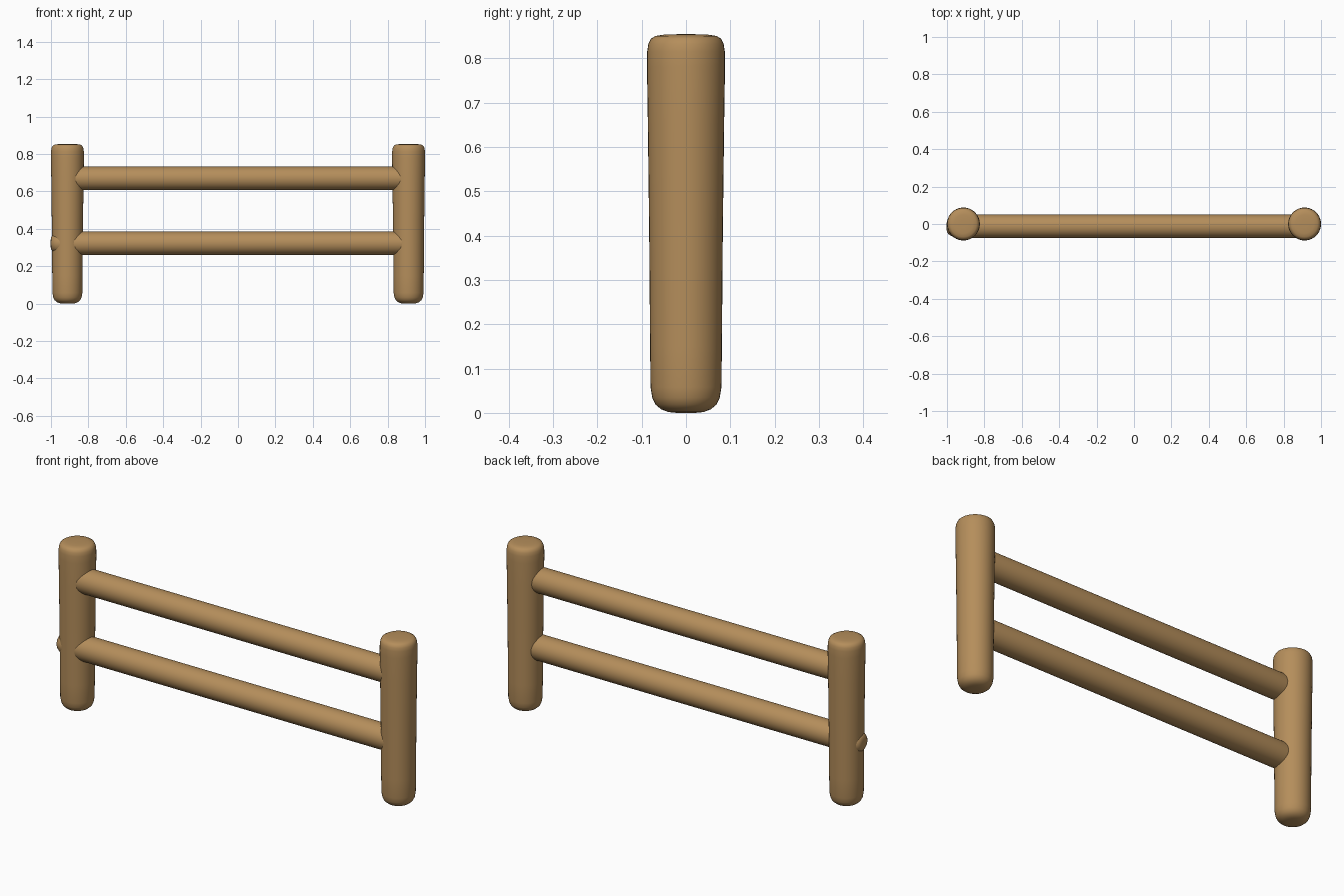
import bpy, bmesh, math
from mathutils import Matrix

if "Cube" in bpy.data.objects:
    bpy.data.objects.remove(bpy.data.objects["Cube"])

wood = bpy.data.materials.new("light brown wood")
wood.diffuse_color = (0.46, 0.27, 0.105, 1)
wood.use_nodes = True
wood.node_tree.nodes["Principled BSDF"].inputs["Base Color"].default_value = wood.diffuse_color


def lathe(name, profile, matrix, sides=40):
    """Closed round log from (radius, height) pairs along local z."""
    bm = bmesh.new()
    rings = [[bm.verts.new((r * math.cos(a), r * math.sin(a), h))
              for a in (2 * math.pi * i / sides for i in range(sides))]
             for r, h in profile]
    for lo, hi in zip(rings, rings[1:]):
        for i in range(sides):
            j = (i + 1) % sides
            bm.faces.new((lo[i], lo[j], hi[j], hi[i]))
    bm.faces.new(rings[0][::-1])
    bm.faces.new(rings[-1])
    bm.transform(matrix)
    for f in bm.faces:
        f.smooth = True
    mesh = bpy.data.meshes.new(name)
    bm.to_mesh(mesh)
    bm.free()
    mesh.materials.append(wood)
    obj = bpy.data.objects.new(name, mesh)
    bpy.context.collection.objects.link(obj)
    return obj


# Upright posts: slight flare to the top, rounded ends
post = [(0.020, 0.000), (0.040, 0.002), (0.056, 0.008), (0.069, 0.019),
        (0.076, 0.034), (0.080, 0.058), (0.081, 0.15), (0.083, 0.40),
        (0.086, 0.65), (0.088, 0.78), (0.0875, 0.815), (0.085, 0.832),
        (0.079, 0.844), (0.069, 0.850), (0.050, 0.853), (0.020, 0.854)]
for side, x in (("left", -0.912), ("right", 0.912)):
    lathe(side + "_post", post, Matrix.Translation((x, 0, 0)))


# Horizontal rails: straight logs with rounded ends, set slightly forward
def rail(name, x0, x1, z):
    end = [(0.015, 0.0), (0.030, 0.002), (0.041, 0.009),
           (0.052, 0.025), (0.059, 0.045), (0.0625, 0.075)]
    profile = [(r, x0 + d) for r, d in end] + [(r, x1 - d) for r, d in end[::-1]]
    turn = Matrix.Rotation(math.pi / 2, 4, 'Y')
    lathe(name, profile, Matrix.Translation((0, -0.0125, z)) @ turn)


rail("upper_rail", -0.96, 0.96, 0.67)
# The lower rail pokes through the left post
rail("lower_rail", -1.002, 0.96, 0.323)
